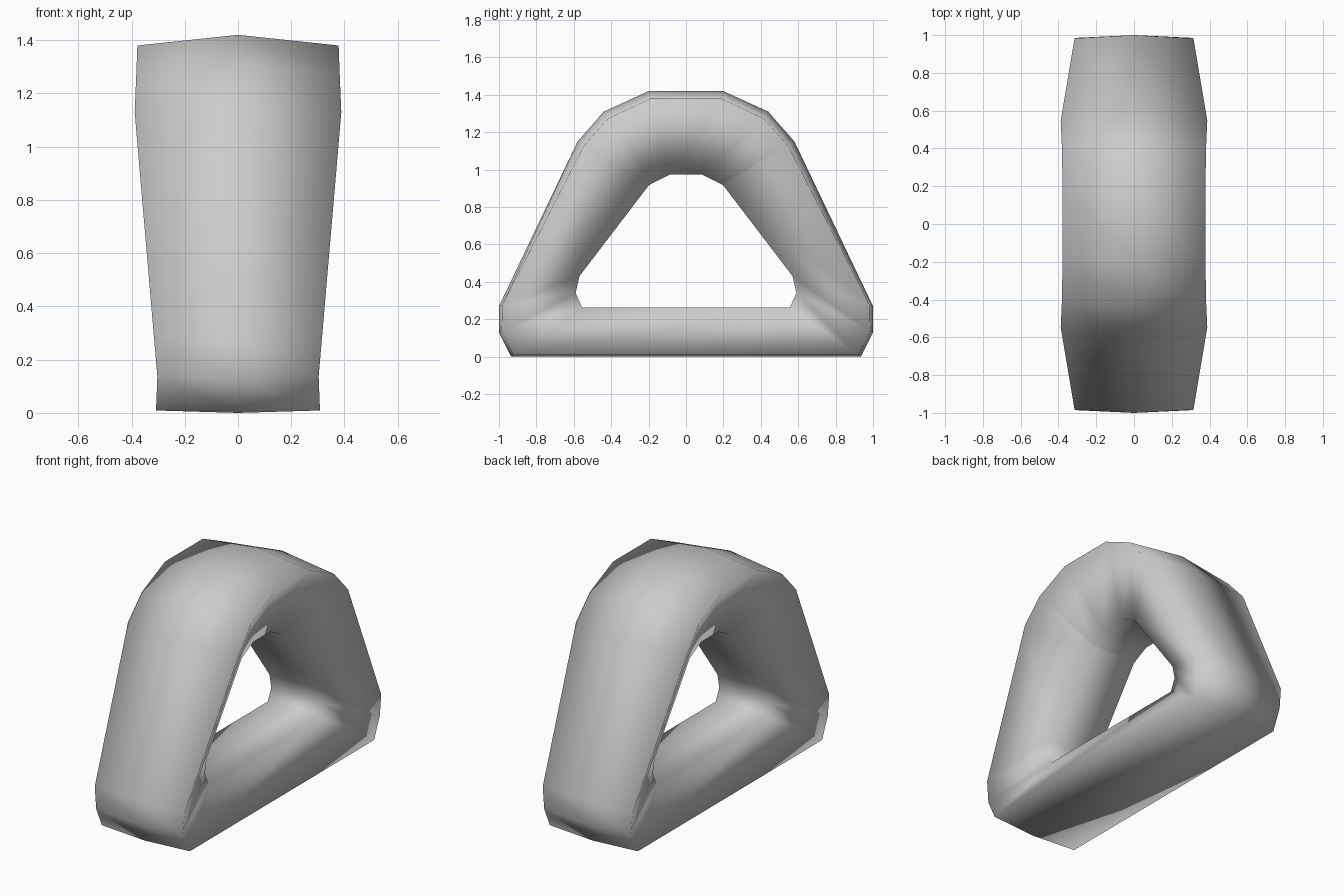
import bpy
import bmesh
from mathutils import Vector

cube = bpy.data.objects.get("Cube")
if cube:
    bpy.data.objects.remove(cube)

grey = bpy.data.materials.new("plain_grey")
grey.use_nodes = True
colour = (0.6, 0.6, 0.6, 1)
grey.diffuse_color = colour
grey.node_tree.nodes["Principled BSDF"].inputs["Base Color"].default_value = colour

# Half of the loop, floor to crown:
# outer (y, z), inner (y, z), rim half width, rim drop, inner half width
half = [
    ((0.935, 0.0), (0.555, 0.262), 0.308, 0.035, 0.18),
    ((1.0, 0.13), (0.59, 0.34), 0.303, 0.035, 0.18),
    ((1.0, 0.27), (0.57, 0.43), 0.315, 0.04, 0.18),
    ((0.58, 1.15), (0.2, 0.915), 0.388, 0.09, 0.165),
    ((0.44, 1.31), (0.185, 0.925), 0.382, 0.095, 0.165),
    ((0.2, 1.42), (0.085, 0.975), 0.378, 0.09, 0.165),
]


def section(bm, station, side):
    """One ring of the section: ridged wide outside, flat narrow inside."""
    outer, inner, width, drop, lip = station
    o = Vector((0, side * outer[0], outer[1]))
    i = Vector((0, side * inner[0], inner[1]))
    x = Vector((1, 0, 0))
    rim = o.lerp(i, drop)
    points = [o, rim + x * width, i + x * lip, i - x * lip, rim - x * width]
    return [bm.verts.new(p) for p in points]


# Closed loop: up the back half, then down the mirrored front half
bm = bmesh.new()
rings = [section(bm, s, 1) for s in half]
rings += [section(bm, s, -1) for s in reversed(half)]
for a, b in zip(rings, rings[1:] + rings[:1]):
    for k in range(len(a)):
        n = (k + 1) % len(a)
        bm.faces.new((a[k], a[n], b[n], b[k]))
bmesh.ops.recalc_face_normals(bm, faces=bm.faces)
for face in bm.faces:
    face.smooth = True

mesh = bpy.data.meshes.new("rounded_triangle_loop")
bm.to_mesh(mesh)
bm.free()
mesh.materials.append(grey)
loop = bpy.data.objects.new("rounded_triangle_loop", mesh)
bpy.context.collection.objects.link(loop)
